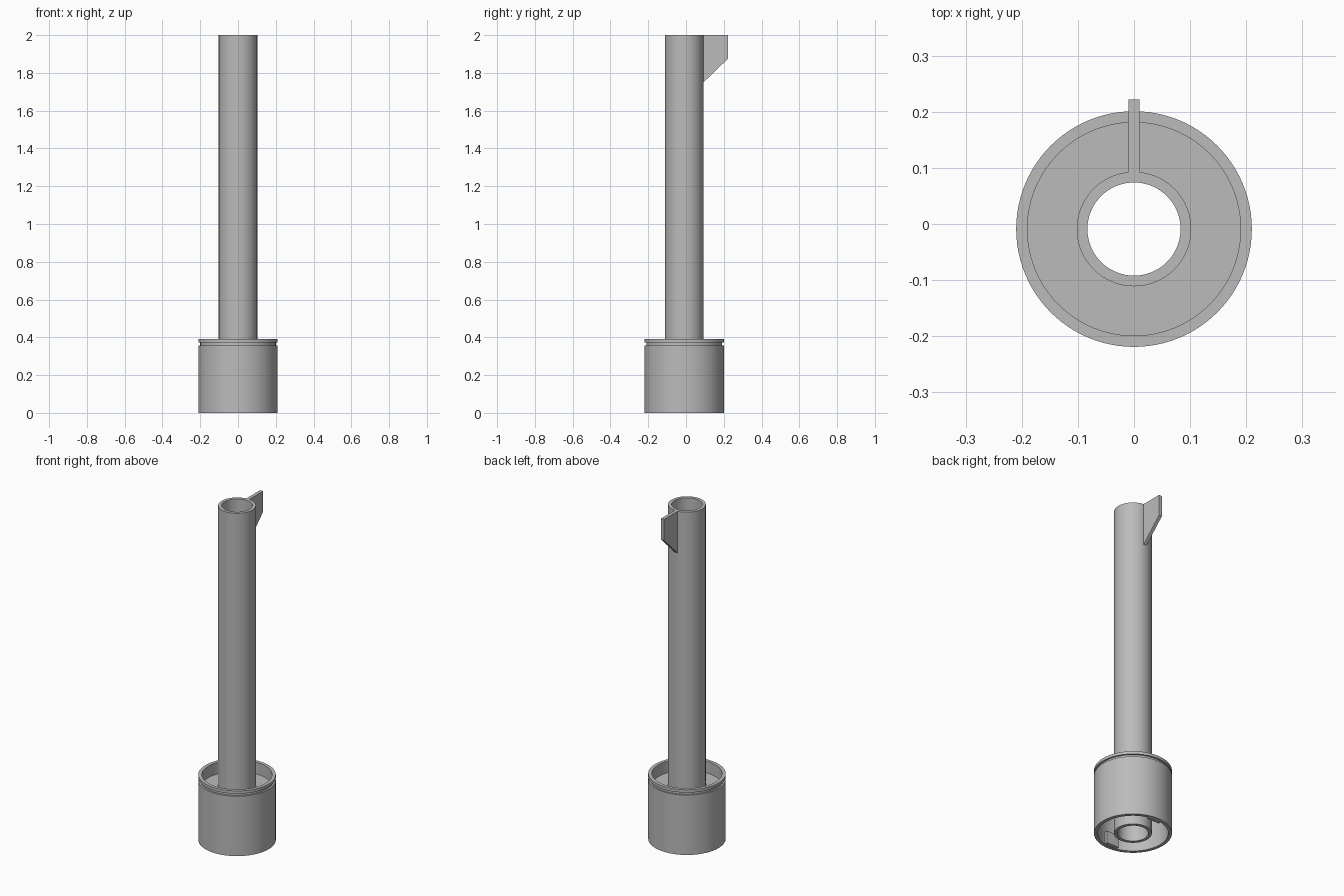
import bpy
import bmesh
import math

cube = bpy.data.objects.get("Cube")
if cube:
    bpy.data.objects.remove(cube, do_unlink=True)

AXIS_Y = -0.009   # the fin pushes the round parts slightly forward
TOP = 2.0
TUBE_R, BORE_R = 0.102, 0.083
CUP_R, CUP_IN, GROOVE_R = 0.21, 0.19, 0.2

grey = bpy.data.materials.new("plain grey")
grey.use_nodes = True
colour = (0.5, 0.5, 0.5, 1)
grey.diffuse_color = colour
grey.node_tree.nodes["Principled BSDF"].inputs["Base Color"].default_value = colour


def finish(bm, name, smooth=False):
    bmesh.ops.recalc_face_normals(bm, faces=bm.faces[:])
    mesh = bpy.data.meshes.new(name)
    bm.to_mesh(mesh)
    bm.free()
    mesh.materials.append(grey)
    obj = bpy.data.objects.new(name, mesh)
    obj.location.y = AXIS_Y
    bpy.context.collection.objects.link(obj)
    if smooth:
        bpy.ops.object.select_all(action="DESELECT")
        obj.select_set(True)
        bpy.context.view_layer.objects.active = obj
        bpy.ops.object.shade_smooth_by_angle(angle=math.radians(30))
    return obj


def lathe(name, profile, steps=96):
    """Spin a closed (radius, z) profile around the vertical axis."""
    bm = bmesh.new()
    verts = [bm.verts.new((r, 0, z)) for r, z in profile]
    edges = [bm.edges.new((v, verts[i - 1])) for i, v in enumerate(verts)]
    bmesh.ops.spin(bm, geom=verts + edges, cent=(0, 0, 0), axis=(0, 0, 1),
                   angle=math.tau, steps=steps, use_duplicate=False)
    bmesh.ops.remove_doubles(bm, verts=bm.verts[:], dist=1e-5)
    return finish(bm, name, smooth=True)


def plate(name, outline, half_width):
    """Extrude a (y, z) outline across x."""
    bm = bmesh.new()
    face = bm.faces.new([bm.verts.new((-half_width, y, z)) for y, z in outline])
    out = bmesh.ops.extrude_face_region(bm, geom=[face])
    moved = [v for v in out["geom"] if isinstance(v, bmesh.types.BMVert)]
    bmesh.ops.translate(bm, verts=moved, vec=(2 * half_width, 0, 0))
    return finish(bm, name)


# Long open tube running through the cup
lathe("tube", [(BORE_R, 0), (TUBE_R, 0), (TUBE_R, TOP), (BORE_R, TOP)])

# Cup open at both ends, with a web joining it to the tube and a groove under the rim
lathe("cup", [
    (CUP_IN, 0), (CUP_R, 0), (CUP_R, 0.358), (GROOVE_R, 0.358),
    (GROOVE_R, 0.373), (CUP_R, 0.373), (CUP_R, 0.39), (CUP_IN, 0.39),
    (CUP_IN, 0.32), (TUBE_R - 0.005, 0.32), (TUBE_R - 0.005, 0.30), (CUP_IN, 0.30),
])

# Fin at the back of the tube's top end
plate("fin", [(TUBE_R - 0.005, TOP), (0.231, TOP), (0.231, 1.875),
              (TUBE_R, 1.75), (TUBE_R - 0.005, 1.75)], 0.01)

# Locking lugs inside the bottom of the cup
for side, name in ((-1, "front_lug"), (1, "back_lug")):
    plate(name, [(side * 0.168, 0.002), (side * 0.193, 0.002),
                 (side * 0.193, 0.075), (side * 0.168, 0.075)], 0.04)
